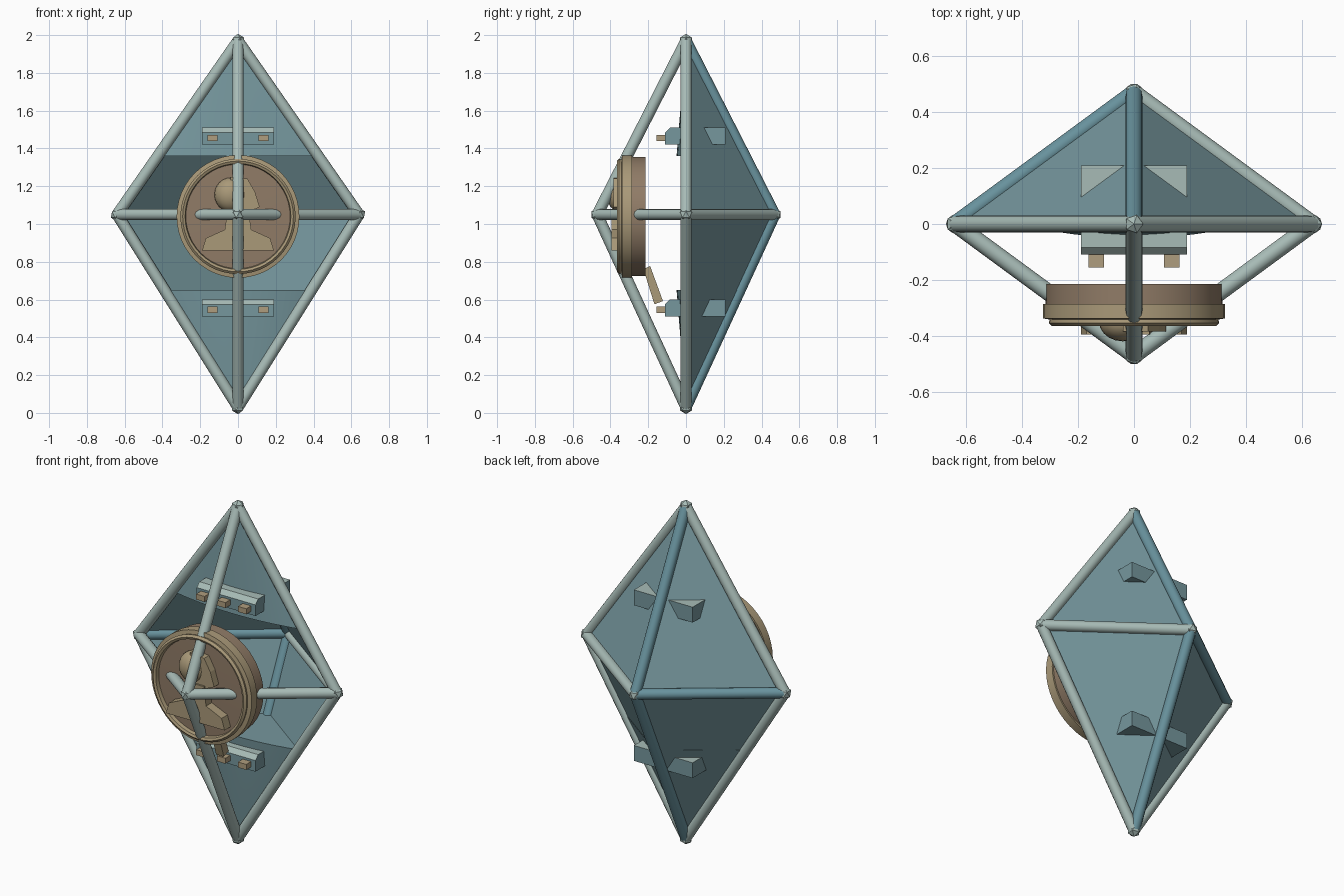
import bpy
import bmesh
import math
from mathutils import Vector

if "Cube" in bpy.data.objects:
    bpy.data.objects.remove(bpy.data.objects["Cube"])


def material(name, rgb):
    m = bpy.data.materials.new(name)
    m.use_nodes = True
    m.diffuse_color = (*rgb, 1)
    bsdf = next(n for n in m.node_tree.nodes if n.type == "BSDF_PRINCIPLED")
    bsdf.inputs["Base Color"].default_value = (*rgb, 1)
    return m


GREY = material("pale grey green", (0.39, 0.50, 0.47))
TEAL = material("panel teal", (0.18, 0.31, 0.34))
BLUE = material("strut blue", (0.14, 0.29, 0.34))
BROWN = material("bronze brown", (0.28, 0.20, 0.135))
GOLD = material("antique gold", (0.40, 0.32, 0.19))
TAN = material("button tan", (0.43, 0.34, 0.21))


def finish(name, bm, *mats, smooth=False):
    bmesh.ops.recalc_face_normals(bm, faces=bm.faces)
    mesh = bpy.data.meshes.new(name)
    bm.to_mesh(mesh)
    bm.free()
    for m in mats:
        mesh.materials.append(m)
    ob = bpy.data.objects.new(name, mesh)
    bpy.context.collection.objects.link(ob)
    if smooth:
        bpy.ops.object.select_all(action="DESELECT")
        ob.select_set(True)
        bpy.context.view_layer.objects.active = ob
        bpy.ops.object.shade_smooth_by_angle(angle=math.radians(40))
    return ob


def prism(name, outline, axis, start, end, *mats, smooth=False):
    """Extrude a 2D outline along x or y."""
    bm = bmesh.new()

    def place(p, d):
        return (d, p[0], p[1]) if axis == "x" else (p[0], d, p[1])
    face = bm.faces.new([bm.verts.new(place(p, start)) for p in outline])
    out = bmesh.ops.extrude_face_region(bm, geom=[face])
    shift = Vector(place((0, 0), end - start))
    bmesh.ops.translate(bm, vec=shift,
                        verts=[v for v in out["geom"] if isinstance(v, bmesh.types.BMVert)])
    return finish(name, bm, *mats, smooth=smooth)


def tube(name, a, b, radius, mat):
    bm = bmesh.new()
    bmesh.ops.create_cone(bm, cap_ends=True, segments=12,
                          radius1=radius, radius2=radius, depth=(b - a).length)
    ob = finish(name, bm, mat, smooth=True)
    ob.rotation_euler = (b - a).to_track_quat("Z", "Y").to_euler()
    ob.location = (a + b) / 2
    return ob


# Octahedral frame of struts with faceted corner joints
MID = 1.05
corners = {
    "top": Vector((0, 0, 1.97)), "bottom": Vector((0, 0, 0.03)),
    "left": Vector((0.64, 0, MID)), "right": Vector((-0.64, 0, MID)),
    "front": Vector((0, -0.47, MID)), "back": Vector((0, 0.47, MID)),
}
ring = ["front", "left", "back", "right"]
edges = [(pole, c) for pole in ("top", "bottom") for c in ring]
edges += [(c, ring[(i + 1) % 4]) for i, c in enumerate(ring)]
blue_edges = {("top", "back"), ("bottom", "back"), ("back", "right")}
for a, b in edges:
    tube(f"strut_{a}_{b}", corners[a], corners[b], 0.03,
         BLUE if (a, b) in blue_edges else GREY)
for name, pos in corners.items():
    bm = bmesh.new()
    bmesh.ops.create_icosphere(bm, subdivisions=1, radius=0.037)
    joint = finish(f"joint_{name}", bm, GREY)
    joint.location = pos

# Panels closing the rear half
bm = bmesh.new()
v = {k: bm.verts.new(p) for k, p in corners.items()}
for pole in ("top", "bottom"):
    for side in ("left", "right"):
        bm.faces.new((v[pole], v[side], v["back"]))
bm.verts.remove(v["front"])
finish("rear_panels", bm, TEAL)


# Solid tips with a gently bowed front
def tip(name, pole, z, grow):
    apex = corners[pole]
    k = abs(apex.z - z) / abs(apex.z - MID)
    hx, hy = 0.64 * k * grow, 0.47 * k * grow
    steps = [i / 6 for i in range(-6, 7)]
    bm = bmesh.new()
    base = [bm.verts.new((hx * u, -0.05 * (1 - u * u), z)) for u in steps]
    base.append(bm.verts.new((0, hy, z)))
    point = bm.verts.new(apex)
    bm.faces.new(base)
    for i, p in enumerate(base):
        bm.faces.new((p, base[(i + 1) % len(base)], point))
    finish(name, bm, TEAL, smooth=True)


tip("upper_tip", "top", 1.36, 0.99)
tip("lower_tip", "bottom", 0.65, 1.01)

# Control boxes through both tips, with pale tops and three buttons each
for label, z in (("upper", 1.42), ("lower", 0.51)):
    outline = [(-0.11, z), (0.21, z), (0.21, z + 0.09),
               (-0.085, z + 0.09), (-0.11, z + 0.065)]
    box = prism(f"{label}_control_box", outline, "x", -0.19, 0.19, TEAL, GREY)
    for f in box.data.polygons:
        f.material_index = int(f.normal.z > 0.3)
    for i in (-1, 0, 1):
        x = 0.135 * i
        square = [(x - 0.027, z + 0.02), (x + 0.027, z + 0.02),
                  (x + 0.027, z + 0.052), (x - 0.027, z + 0.052)]
        prism(f"{label}_button", square, "y", -0.155, -0.10, TAN)

# Medallion turned from a profile of (radius, y)
profile = [(0, -0.215), (0.316, -0.215), (0.316, -0.287), (0.325, -0.287),
           (0.325, -0.338), (0.302, -0.342), (0.305, -0.355), (0.293, -0.366),
           (0.28, -0.36), (0.276, -0.338), (0, -0.345)]
SIDES = 48
bm = bmesh.new()
rows = []
for r, y in profile:
    if r == 0:
        rows.append([bm.verts.new((0, y, MID - 0.01))] * SIDES)
    else:
        angles = [math.tau * i / SIDES for i in range(SIDES)]
        rows.append([bm.verts.new((r * math.cos(t), y, MID - 0.01 + r * math.sin(t)))
                     for t in angles])
for j in range(len(rows) - 1):
    for i in range(SIDES):
        n = (i + 1) % SIDES
        quad = (rows[j][i], rows[j][n], rows[j + 1][n], rows[j + 1][i])
        f = bm.faces.new(list(dict.fromkeys(quad)))
        f.material_index = 0 if j < 2 or j == len(rows) - 2 else 1
finish("medallion", bm, BROWN, GOLD, smooth=True)

# Raised bust on the medallion
shoulders = [(-0.19, 0.86), (0.19, 0.86), (0.17, 0.925), (0.07, 0.97), (0.055, 1.08),
             (-0.055, 1.08), (-0.07, 0.97), (-0.17, 0.925)]
prism("bust_shoulders", shoulders, "y", -0.34, -0.395, GOLD)
hair = [(-0.03, 1.05), (0.07, 1.07), (0.115, 1.09), (0.09, 1.17),
        (0.05, 1.24), (-0.04, 1.25)]
prism("bust_hair", hair, "y", -0.34, -0.385, GOLD)
bm = bmesh.new()
bmesh.ops.create_uvsphere(bm, u_segments=20, v_segments=12, radius=1)
head = finish("bust_head", bm, GOLD, smooth=True)
head.scale = (0.085, 0.07, 0.09)
head.location = (-0.04, -0.35, 1.155)

# Lever hanging behind the medallion
lever = [(-0.225, 0.76), (-0.19, 0.778), (-0.122, 0.592), (-0.167, 0.575)]
prism("lever", lever, "x", -0.025, 0.025, GOLD)
